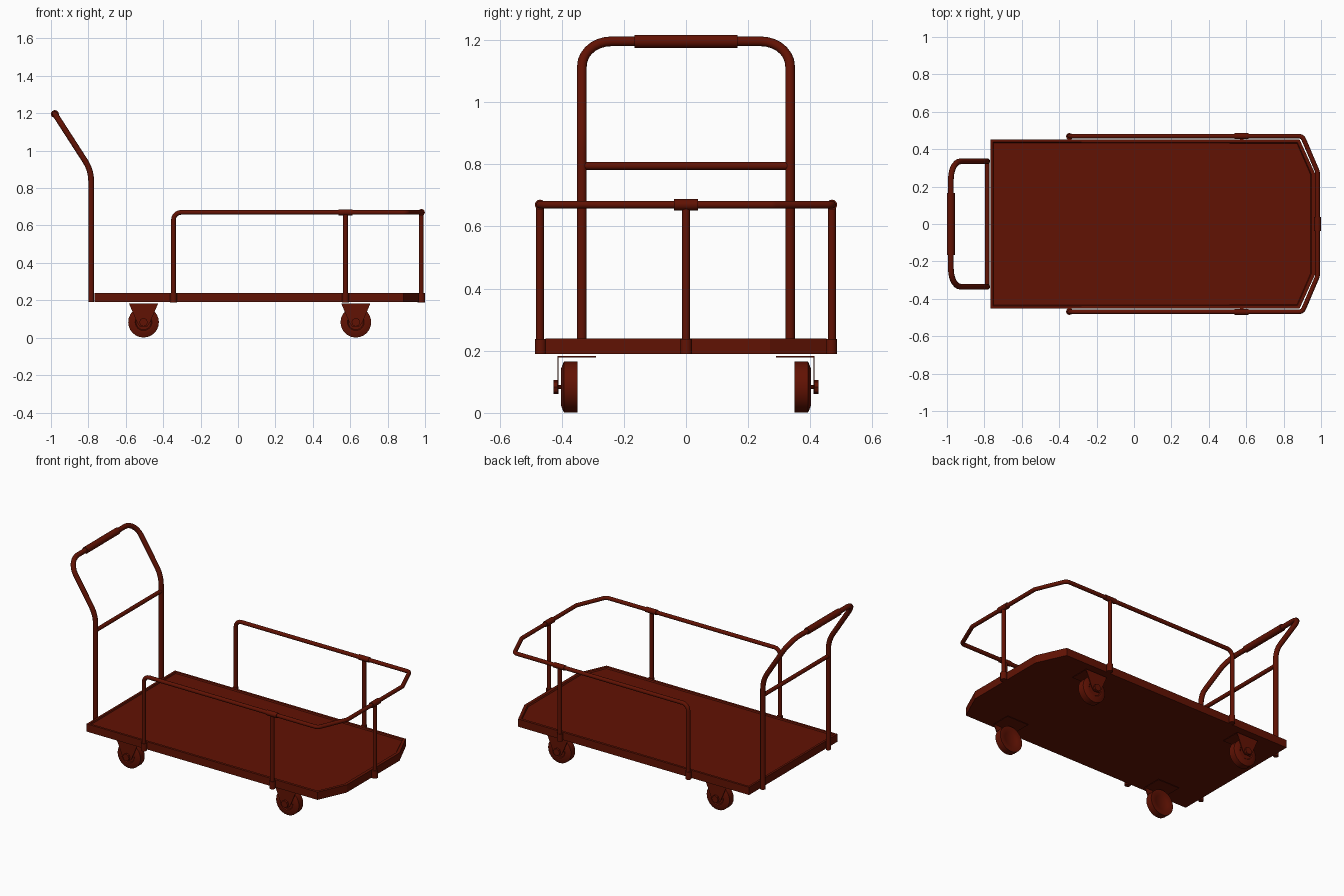
import bpy, bmesh, math
from mathutils import Vector

if "Cube" in bpy.data.objects:
    bpy.data.objects.remove(bpy.data.objects["Cube"])

mat = bpy.data.materials.new("red_brown_paint")
mat.diffuse_color = (0.12, 0.006, 0.001, 1)
mat.use_nodes = True
mat.node_tree.nodes["Principled BSDF"].inputs["Base Color"].default_value = mat.diffuse_color


def finish(name, bm, smooth=True):
    bmesh.ops.recalc_face_normals(bm, faces=bm.faces)
    me = bpy.data.meshes.new(name)
    bm.to_mesh(me)
    bm.free()
    ob = bpy.data.objects.new(name, me)
    bpy.context.collection.objects.link(ob)
    me.materials.append(mat)
    if smooth:
        bpy.ops.object.select_all(action='DESELECT')
        ob.select_set(True)
        bpy.context.view_layer.objects.active = ob
        bpy.ops.object.shade_smooth_by_angle(angle=math.radians(35))
    return ob


def fillet(points, radii, steps=6):
    """Round the inner corners of a path with circular arcs."""
    p = [Vector(q) for q in points]
    out = [p[0]]
    for i in range(1, len(p) - 1):
        a, b = (p[i-1] - p[i]).normalized(), (p[i+1] - p[i]).normalized()
        half = a.angle(b) / 2
        r = radii[i - 1]
        centre = p[i] + (a + b).normalized() * r / math.sin(half)
        s = (p[i] + a * r / math.tan(half) - centre).normalized()
        e = (p[i] + b * r / math.tan(half) - centre).normalized()
        out += [centre + s.slerp(e, k / steps) * r for k in range(steps + 1)]
    return out + [p[-1]]


def tube(name, path, r, sides=14):
    """Sweep a circle along a path with mitred joints and end caps."""
    bm = bmesh.new()
    rings = []
    n = len(path)
    t = (path[1] - path[0]).normalized()
    u = t.orthogonal().normalized()
    for i, c in enumerate(path):
        din = (c - path[i-1]).normalized() if i else t
        dout = (path[i+1] - c).normalized() if i < n - 1 else din
        v = din.cross(u)
        tan = (din + dout).normalized()
        ring = []
        for k in range(sides):
            ang = 2 * math.pi * k / sides
            o = (u * math.cos(ang) + v * math.sin(ang)) * r
            o -= din * (o.dot(tan) / din.dot(tan))
            ring.append(bm.verts.new(c + o))
        rings.append(ring)
        u = din.rotation_difference(dout) @ u
    for a, b in zip(rings, rings[1:]):
        for k in range(sides):
            j = (k + 1) % sides
            bm.faces.new((a[k], a[j], b[j], b[k]))
    bm.faces.new(rings[0])
    bm.faces.new(rings[-1])
    return finish(name, bm)


def rod(name, a, b, r, sides=16):
    return tube(name, [Vector(a), Vector(b)], r, sides)


def lathe_y(name, profile, x, z, side, sides=24):
    """Revolve a (y, radius) profile about a y-parallel axle."""
    bm = bmesh.new()
    rings = []
    for y, r in profile:
        rings.append([bm.verts.new((x + r * math.cos(2 * math.pi * k / sides), side * y,
                                    z + r * math.sin(2 * math.pi * k / sides))) for k in range(sides)])
    for a, b in zip(rings, rings[1:]):
        for k in range(sides):
            j = (k + 1) % sides
            bm.faces.new((a[k], a[j], b[j], b[k]))
    bm.faces.new(rings[0])
    bm.faces.new(rings[-1])
    return finish(name, bm)


def prism(outline, offset):
    """Extrude a planar outline by an offset vector."""
    bm = bmesh.new()
    f = bm.faces.new([bm.verts.new(q) for q in outline])
    res = bmesh.ops.extrude_face_region(bm, geom=[f])
    bmesh.ops.translate(bm, vec=offset, verts=[v for v in res['geom'] if isinstance(v, bmesh.types.BMVert)])
    return bm


# Deck with a raised rim around a shallow recess
shape = [(-0.768, -0.452), (0.885, -0.452), (0.968, -0.27), (0.968, 0.27), (0.885, 0.452), (-0.768, 0.452)]
bm = prism([(x, y, 0.19) for x, y in shape], (0, 0, 0.05))
bmesh.ops.recalc_face_normals(bm, faces=bm.faces)
top = [f for f in bm.faces if all(v.co.z > 0.23 for v in f.verts)]
bmesh.ops.inset_region(bm, faces=top, thickness=0.02)
bmesh.ops.inset_region(bm, faces=top, thickness=0.005)
bmesh.ops.translate(bm, vec=(0, 0, -0.008), verts=top[0].verts)
finish("deck", bm, smooth=False)

# Push handle, crossbar and grip
tube("push_handle", fillet(
    [(-0.785, -0.335, 0.19), (-0.785, -0.335, 0.895), (-0.979, -0.335, 1.196),
     (-0.979, 0.335, 1.196), (-0.785, 0.335, 0.895), (-0.785, 0.335, 0.19)],
    [0.2, 0.095, 0.095, 0.2], 7), 0.0155)
rod("handle_crossbar", (-0.785, -0.33, 0.795), (-0.785, 0.33, 0.795), 0.0125)
rod("handle_grip", (-0.979, -0.165, 1.196), (-0.979, 0.165, 1.196), 0.021)

# Guard rail running round the front of the deck
Z = 0.67
tube("guard_rail", fillet(
    [(-0.345, -0.47, 0.19), (-0.345, -0.47, Z), (0.9, -0.47, Z), (0.981, -0.28, Z),
     (0.981, 0.28, Z), (0.9, 0.47, Z), (-0.345, 0.47, Z), (-0.345, 0.47, 0.19)],
    [0.04, 0.03, 0.03, 0.03, 0.03, 0.04], 5), 0.0125)

# Posts, base sleeves and tee fittings
rod("front_post", (0.98, 0, 0.19), (0.98, 0, Z), 0.0125)
rod("front_sleeve", (0.98, 0, 0.189), (0.98, 0, 0.238), 0.02)
rod("front_tee", (0.981, -0.038, Z), (0.981, 0.038, Z), 0.018)
for s, label in ((-1, "right"), (1, "left")):
    rod(label + "_post", (0.575, s * 0.47, 0.19), (0.575, s * 0.47, Z), 0.0125)
    rod(label + "_tee", (0.537, s * 0.47, Z), (0.613, s * 0.47, Z), 0.0165)
    for x, end in ((-0.345, "rear"), (0.575, "front")):
        rod(f"{label}_{end}_sleeve", (x, s * 0.468, 0.189), (x, s * 0.468, 0.238), 0.018)

# Casters: wheel, axle with bolt head, mounting plate and tapered side bracket
for x, end in ((-0.505, "rear"), (0.63, "front")):
    for s, label in ((-1, "right"), (1, "left")):
        n = f"{end}_{label}_"
        lathe_y(n + "wheel", [(0.353, 0.045), (0.35, 0.05), (0.35, 0.082), (0.393, 0.082),
                              (0.403, 0.058), (0.403, 0.045), (0.398, 0.04)], x, 0.083, s)
        lathe_y(n + "axle", [(0.36, 0.006), (0.412, 0.006), (0.412, 0.023), (0.427, 0.023)], x, 0.083, s, 8)
        finish(n + "plate", prism([(x + a * 0.077, s * b, 0.179) for a, b in
                                   ((-1, 0.29), (1, 0.29), (1, 0.414), (-1, 0.414))],
                                  (0, 0, 0.004)), smooth=False)
        prof = [(-0.077, 0.181), (-0.034, 0.08), (-0.02, 0.06), (0.02, 0.06), (0.034, 0.08), (0.077, 0.181)]
        finish(n + "bracket", prism([(x + a, s * 0.410, z) for a, z in prof], (0, s * 0.004, 0)), smooth=False)
